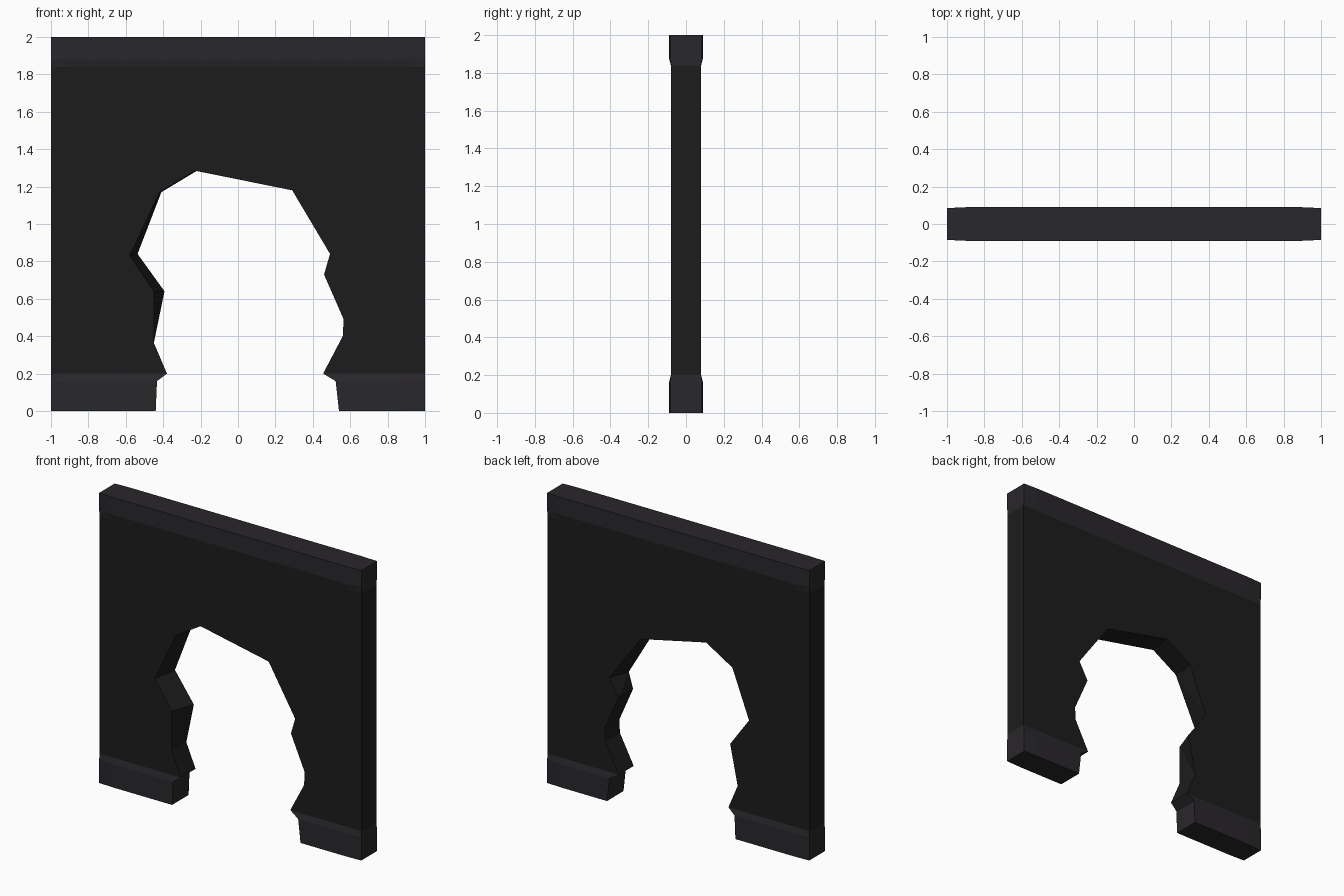
import bpy, bmesh

if "Cube" in bpy.data.objects:
    bpy.data.objects.remove(bpy.data.objects["Cube"])

def material(name, c):
    m = bpy.data.materials.new(name)
    m.diffuse_color = (*c, 1)
    m.use_nodes = True
    m.node_tree.nodes["Principled BSDF"].inputs["Base Color"].default_value = m.diffuse_color
    return m

wall_mat = material("dark_wall", (0.012, 0.012, 0.012))
trim_mat = material("dark_trim", (0.022, 0.020, 0.023))

def loft(name, rings):
    """Skin equal-length closed rings and cap both ends."""
    bm = bmesh.new()
    loops = [[bm.verts.new(p) for p in r] for r in rings]
    n = len(loops[0])
    for a, b in zip(loops, loops[1:]):
        for i in range(n):
            j = (i + 1) % n
            bm.faces.new((a[i], a[j], b[j], b[i]))
    bm.faces.new(loops[0])
    bm.faces.new(loops[-1])
    bmesh.ops.recalc_face_normals(bm, faces=bm.faces)
    bmesh.ops.triangulate(bm, faces=[f for f in bm.faces])
    me = bpy.data.meshes.new(name)
    bm.to_mesh(me)
    bm.free()
    ob = bpy.data.objects.new(name, me)
    bpy.context.collection.objects.link(ob)
    return ob

# Wall section with skirting and coping, trims slightly thinner at the ends
def section(x, t):
    half = [(t, 0), (t, 0.16), (0.08, 0.2), (0.08, 1.84), (t, 1.88), (t, 2)]
    return [(x, y, z) for y, z in half] + [(x, -y, z) for y, z in reversed(half)]

wall = loft("broken_wall", [section(-1, 0.085), section(-0.89, 0.09),
                            section(0.89, 0.09), section(1, 0.085)])
wall.data.materials.append(wall_mat)
wall.data.materials.append(trim_mat)

# Ragged opening: outline (front x, front z, back x, back z)
hole = [(-0.44, -0.1, -0.44, -0.1), (-0.44, 0, -0.44, 0),
        (-0.433, 0.16, -0.433, 0.16), (-0.38, 0.2, -0.38, 0.2),
        (-0.45, 0.365, -0.45, 0.365), (-0.45, 0.64, -0.393, 0.64),
        (-0.58, 0.83, -0.537, 0.84), (-0.42, 1.17, -0.41, 1.17),
        (-0.23, 1.285, -0.21, 1.29), (0.29, 1.18, 0.29, 1.18),
        (0.492, 0.84, 0.527, 0.85), (0.46, 0.73, 0.46, 0.73),
        (0.565, 0.49, 0.565, 0.49), (0.56, 0.4, 0.56, 0.4),
        (0.455, 0.2, 0.455, 0.2), (0.522, 0.16, 0.522, 0.16),
        (0.54, 0, 0.54, 0), (0.54, -0.1, 0.54, -0.1)]
front = lambda y: [(h[0], y, h[1]) for h in hole]
back = lambda y: [(h[2], y, h[3]) for h in hole]
cutter = loft("opening_cutter", [front(-0.2), front(-0.08), back(0.08), back(0.2)])

# Cut the opening
mod = wall.modifiers.new("opening", 'BOOLEAN')
mod.operation = 'DIFFERENCE'
mod.solver = 'EXACT'
mod.object = cutter
bpy.context.view_layer.objects.active = wall
bpy.ops.object.modifier_apply(modifier=mod.name)
bpy.data.objects.remove(cutter)

# Lighter trims at the bottom and top
for p in wall.data.polygons:
    zs = [wall.data.vertices[i].co.z for i in p.vertices]
    p.material_index = int(max(zs) < 0.201 or min(zs) > 1.839)
    p.use_smooth = False
